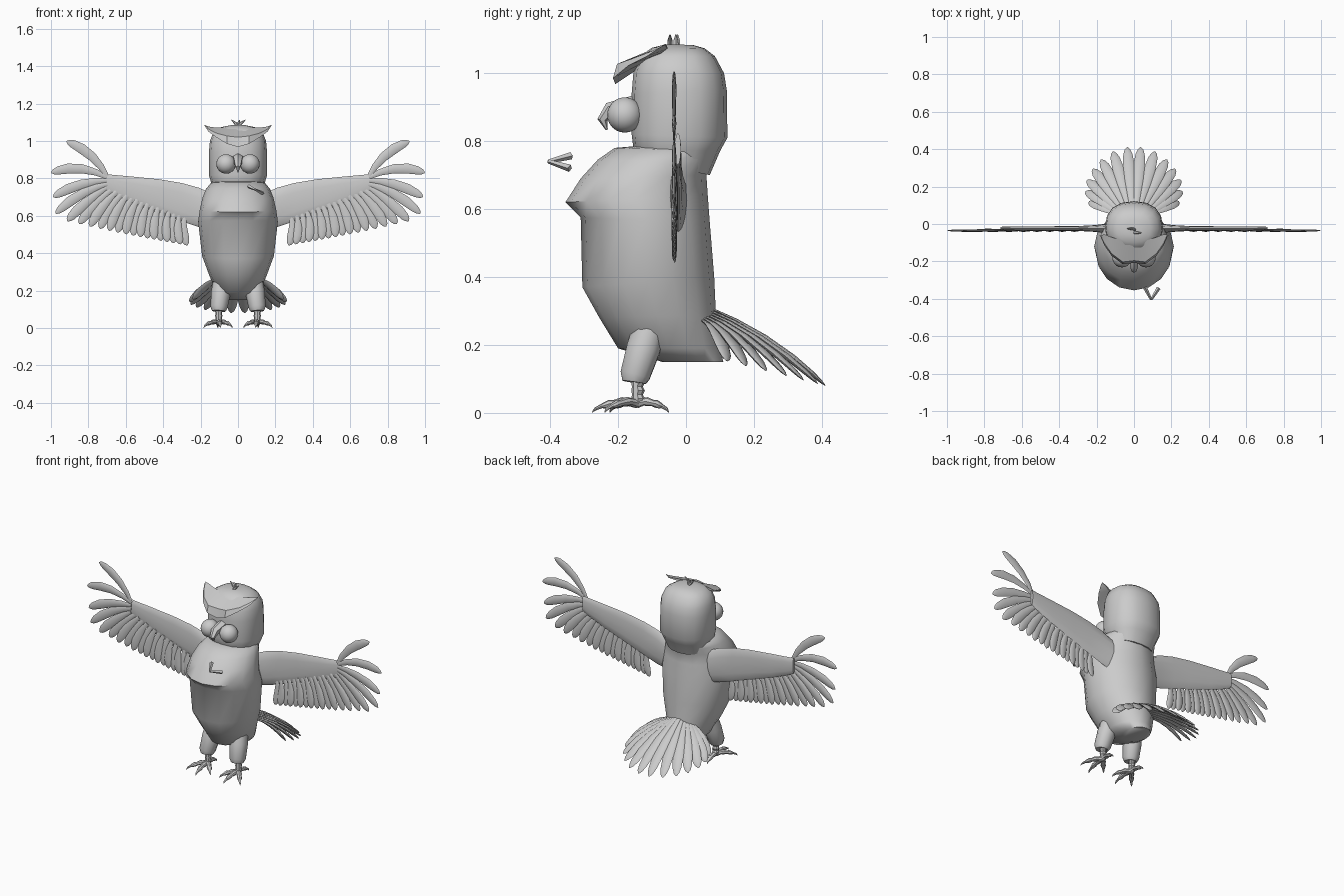
import bpy, bmesh, math
from mathutils import Vector as V

if "Cube" in bpy.data.objects:
    bpy.data.objects.remove(bpy.data.objects["Cube"])

grey = bpy.data.materials.new("plain grey")
grey.diffuse_color = (0.6, 0.6, 0.6, 1)
grey.use_nodes = True
grey.node_tree.nodes["Principled BSDF"].inputs["Base Color"].default_value = grey.diffuse_color


def finish(name, bm, mirror=False, angle=50):
    bmesh.ops.recalc_face_normals(bm, faces=bm.faces)
    me = bpy.data.meshes.new(name)
    bm.to_mesh(me)
    bm.free()
    me.materials.append(grey)
    ob = bpy.data.objects.new(name, me)
    bpy.context.collection.objects.link(ob)
    bpy.ops.object.select_all(action='DESELECT')
    ob.select_set(True)
    bpy.context.view_layer.objects.active = ob
    bpy.ops.object.shade_smooth_by_angle(angle=math.radians(angle))
    if mirror:
        m = ob.modifiers.new("mirror", 'MIRROR')
        m.use_mirror_merge = False
    return ob


def loft(bm, rings):
    """Skin a list of closed rings and cap both ends."""
    vs = [[bm.verts.new(p) for p in r] for r in rings]
    n = len(vs[0])
    for a, b in zip(vs, vs[1:]):
        for i in range(n):
            j = (i + 1) % n
            bm.faces.new((a[i], a[j], b[j], b[i]))
    bm.faces.new(vs[0])
    bm.faces.new(vs[-1])


def tube(bm, path, radii, normal=(0, 1, 0), flat=1.0, sides=8):
    """Sweep an ellipse along a path; flat scales its thickness along normal."""
    path = [V(p) for p in path]
    rings = []
    for i, p in enumerate(path):
        t = (path[min(i + 1, len(path) - 1)] - path[max(i - 1, 0)]).normalized()
        w = t.cross(V(normal)).normalized()
        n = w.cross(t)
        rings.append([p + w * radii[i] * math.cos(a) + n * radii[i] * flat * math.sin(a)
                      for a in (k * math.tau / sides for k in range(sides))])
    loft(bm, rings)


def feather(bm, root, mid, tip, width, normal=(0, 1, 0), flat=0.25):
    """Curved flat feather with a rounded tip."""
    root, mid, tip = V(root), V(mid), V(tip)
    ctrl = mid * 2 - (root + tip) / 2
    shape = [(0, .4), (.2, .65), (.45, .9), (.7, 1), (.88, .8), (.96, .5), (1, .1)]
    path = [root * (1 - t) ** 2 + ctrl * 2 * t * (1 - t) + tip * t * t for t, _ in shape]
    tube(bm, path, [width * s for _, s in shape], normal, flat)


def oval(yf, yb, hw, zf, zb, power=1.0, n=16):
    """Horizontal ring from front yf to back yb, tilted from zf to zb."""
    pts = []
    for k in range(n):
        a = k * math.tau / n
        c, s = math.cos(a), math.sin(a)
        c = math.copysign(abs(c) ** power, c)
        s = math.copysign(abs(s) ** power, s)
        f = (1 - c) / 2
        pts.append((hw * s, yf * (1 - f) + yb * f, zf * (1 - f) + zb * f))
    return pts


# torso with the jutting chest ruff
bm = bmesh.new()
loft(bm, [oval(*r) for r in (
    (-.07, .11, .07, .15, .15), (-.20, .10, .115, .19, .19), (-.255, .088, .155, .28, .29),
    (-.305, .083, .192, .37, .40), (-.31, .07, .213, .575, .56), (-.355, .064, .205, .62, .64),
    (-.31, .06, .19, .69, .70), (-.26, .08, .172, .745, .74), (-.21, .09, .145, .78, .77),
    (-.15, .08, .10, .785, .785))])
finish("body", bm)

# head
bm = bmesh.new()
loft(bm, [oval(*r, .85) for r in (
    (-.13, .07, .12, .74, .70), (-.155, .10, .143, .78, .77), (-.16, .122, .155, .82, .81),
    (-.16, .12, .155, .94, .95), (-.155, .112, .15, 1.0, 1.0), (-.135, .085, .13, 1.05, 1.05),
    (-.10, .055, .09, 1.075, 1.073), (-.06, .02, .04, 1.085, 1.083))])
finish("head", bm)

# eyes
bm = bmesh.new()
bmesh.ops.create_uvsphere(bm, u_segments=20, v_segments=12, radius=.052)
bmesh.ops.translate(bm, verts=bm.verts, vec=(.064, -.18, .877))
finish("eye", bm, True)

# beak
bm = bmesh.new()
tube(bm, [(0, -.15, .905), (0, -.225, .89), (0, -.246, .863), (0, -.233, .833)],
     [.03, .024, .015, .003], normal=(1, 0, 0), sides=6)
finish("beak", bm)

# brow visor sweeping up into two horn tips
bm = bmesh.new()
half = [(0, -.208, .968, 1.02, -.10, 1.07), (.06, -.215, .985, 1.027, -.09, 1.07),
        (.12, -.17, 1.022, 1.043, -.07, 1.072), (.158, -.115, 1.05, 1.064, -.055, 1.077),
        (.178, -.07, 1.08, 1.085, -.062, 1.086)]
secs = [(-x, *r) for x, *r in half[:0:-1]] + half
loft(bm, [[(x, yf, zb), (x, yf + .012, zt), (x, yk, zk), (x, yk, zk - .03 * (1 - abs(x) * 5.2))]
          for x, yf, zb, zt, yk, zk in secs])
finish("brow", bm, angle=30)

# crown tufts
bm = bmesh.new()
for x, y in ((.04, -.047), (-.035, -.025), (.008, -.03)):
    tube(bm, [(0, y, 1.075), (x * .4, y, 1.095), (x, y, 1.113)], [.009, .008, .002], sides=6)
finish("crown_tufts", bm)

# small floating V-shaped bill in front of the chest
bm = bmesh.new()
for end in ((.058, -.338, .757), (.132, -.342, .72)):
    tube(bm, [(.092, -.405, .74), end], [.006, .011], normal=(0, 0, 1), sides=4)
finish("front_chevron", bm, angle=20)

# wing arms
bm = bmesh.new()
rings = []
for x, lo, hi, th in ((.12, .52, .71, .03), (.21, .54, .75, .018), (.30, .57, .775, .013),
                      (.42, .612, .795, .012), (.57, .665, .81, .011), (.68, .71, .82, .01),
                      (.715, .73, .824, .009)):
    rings.append([(x, -.024 + th * math.sin(a), (lo + hi) / 2 + (hi - lo) / 2 * math.cos(a))
                  for a in (k * math.tau / 12 for k in range(12))])
loft(bm, rings)
finish("wing_arm", bm, True)

# finger feathers at the wing ends
bm = bmesh.new()
for root, mid, tip in (((.70, .81), (.79, .925), (.917, .998)),
                       ((.70, .805), (.85, .853), (.998, .83)),
                       ((.70, .79), (.85, .765), (.988, .70)),
                       ((.70, .77), (.84, .715), (.975, .612))):
    feather(bm, *((x, -.035, z) for x, z in (root, mid, tip)), .027)
finish("wing_tip_feathers", bm, True)

# row of flight feathers below each arm
bm = bmesh.new()
N = 16
for i in range(N):
    t = i / (N - 1)
    root = V((.285 + .42 * t, -.03 - .004 * (i % 2), .59 + .16 * t))
    tip = V((.272 + .52 * t + .12 * t ** 4, -.033 - .004 * (i % 2), .442 + .09 * t + .04 * t ** 4))
    feather(bm, root, (root + tip) / 2 + V((.012, 0, .004)), tip, .023 + .004 * t)
finish("flight_feathers", bm, True)

# tail fan
bm = bmesh.new()
for i, (x, y) in enumerate(((.036, .41), (.112, .388), (.175, .345), (.22, .295),
                            (.25, .235), (.258, .175), (.24, .12))):
    root = V((.008 + .014 * i, .078 - .004 * i, .305 - .006 * i))
    tip = V((x, y, .183 - .25 * y))
    feather(bm, root, (root + tip) / 2 + V((0, .005, .018)), tip, .031,
            normal=(.25 * i / 6, .55, .8), flat=.3)
finish("tail_feathers", bm, True)

# thighs
bm = bmesh.new()
tube(bm, [(.085, -.11, .24), (.092, -.125, .19), (.102, -.15, .11), (.103, -.153, .09)],
     [.05, .052, .046, .036], sides=10)
finish("thigh", bm, True)

# ringed shins
bm = bmesh.new()
tube(bm, [(.103, -.143 + .002 * (i % 2), .1 - .0115 * i) for i in range(7)],
     [.016 + .004 * (i % 2) for i in range(7)], sides=8)
finish("shin", bm, True, 35)

# toes ending in hooked claws
bm = bmesh.new()
hub = V((.103, -.145, .028))
for tx, ty in ((.03, -.225), (.095, -.277), (.183, -.24), (.108, -.05)):
    d = V((tx - hub.x, ty - hub.y, 0))
    steps = [(0, .028, .018), (.22, .033, .014), (.32, .033, .017), (.5, .029, .012),
             (.6, .027, .015), (.74, .021, .011), (.78, .02, .008), (.92, .012, .006), (1, .001, .001)]
    tube(bm, [(hub.x + d.x * t, hub.y + d.y * t, z) for t, z, _ in steps],
         [r for *_, r in steps], normal=(0, 0, 1), flat=.8)
finish("toes", bm, True, 35)
